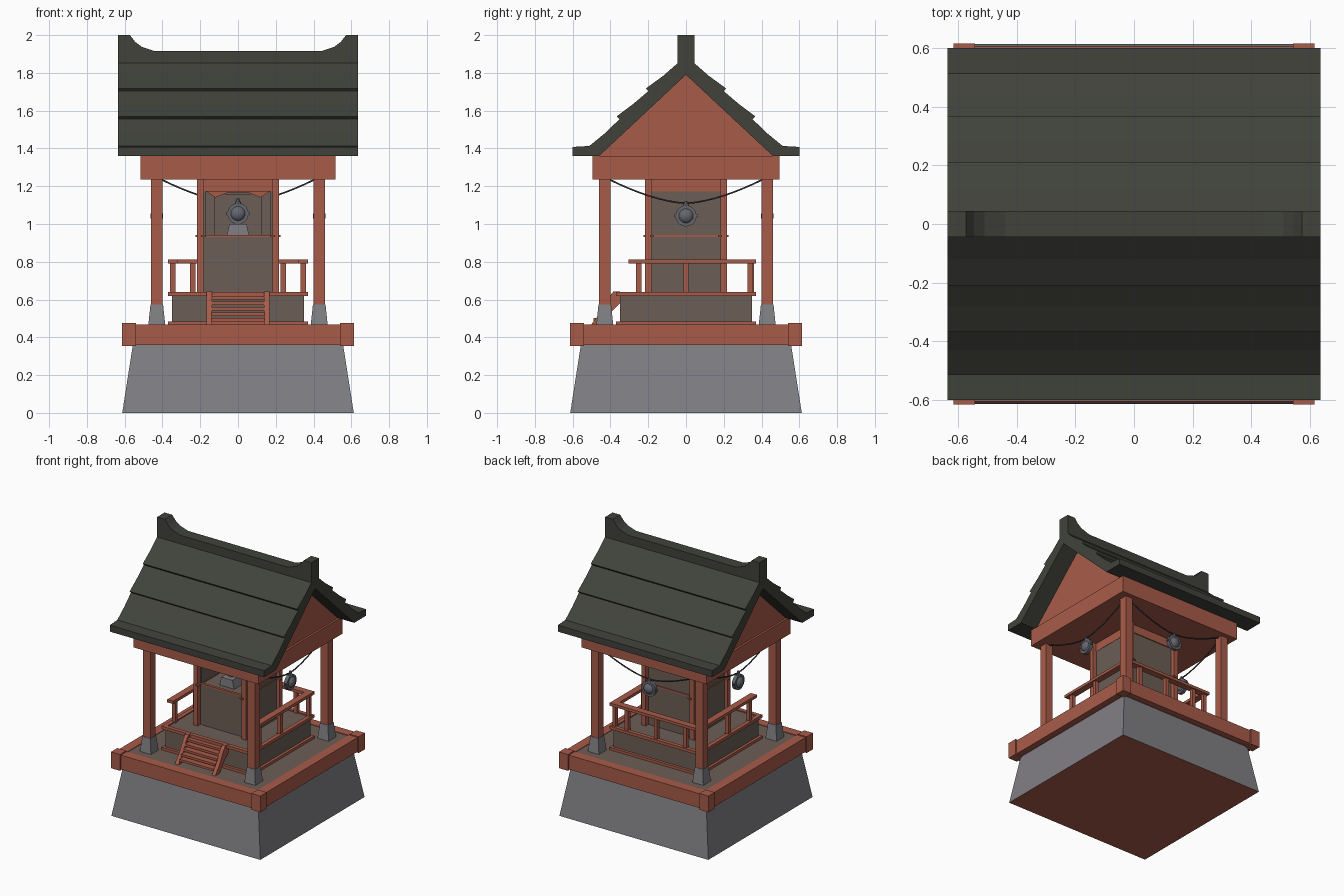
import bpy, bmesh, math
from mathutils import Matrix, Vector

cube = bpy.data.objects.get("Cube")
if cube:
    bpy.data.objects.remove(cube, do_unlink=True)


def material(name, rgb):
    m = bpy.data.materials.new(name)
    m.use_nodes = True
    m.diffuse_color = (*rgb, 1)
    bsdf = next(n for n in m.node_tree.nodes if n.type == 'BSDF_PRINCIPLED')
    bsdf.inputs["Base Color"].default_value = (*rgb, 1)
    bsdf.inputs["Roughness"].default_value = 0.8
    return m


RED = material("red timber", (0.39, 0.105, 0.066))
BROWN = material("brown board", (0.15, 0.113, 0.092))
STONE = material("grey stone", (0.218, 0.213, 0.228))
TILE = material("dark green roof", (0.052, 0.055, 0.044))
METAL = material("bell metal", (0.13, 0.135, 0.155))
ROPE = material("dark rope", (0.045, 0.045, 0.048))


def finish(name, bm, *mats):
    bmesh.ops.recalc_face_normals(bm, faces=bm.faces)
    me = bpy.data.meshes.new(name)
    bm.to_mesh(me)
    bm.free()
    for m in mats:
        me.materials.append(m)
    ob = bpy.data.objects.new(name, me)
    bpy.context.collection.objects.link(ob)
    return ob


def box(name, mat, x, y, z, taper=1.0):
    """Box from (min, max) ranges; taper scales the top."""
    bm = bmesh.new()
    bmesh.ops.create_cube(bm, size=1)
    for v in bm.verts:
        s = taper if v.co.z > 0 else 1
        v.co = Vector((sum(x) / 2 + v.co.x * (x[1] - x[0]) * s,
                       sum(y) / 2 + v.co.y * (y[1] - y[0]) * s,
                       sum(z) / 2 + v.co.z * (z[1] - z[0])))
    return finish(name, bm, mat)


def post(name, mat, x, y, r, z, taper=1.0):
    return box(name, mat, (x - r, x + r), (y - r, y + r), z, taper)


def prism(name, mat, pts, lo, hi, axis):
    """Extrude a profile: (y, z) along x, or (x, z) along y."""
    bm = bmesh.new()
    place = (lambda a, b, t: (t, a, b)) if axis == 'x' else (lambda a, b, t: (a, t, b))
    rings = [[bm.verts.new(place(a, b, t)) for a, b in pts] for t in (lo, hi)]
    bm.faces.new(rings[0])
    bm.faces.new(rings[1][::-1])
    for i in range(len(pts)):
        j = (i + 1) % len(pts)
        bm.faces.new((rings[0][i], rings[0][j], rings[1][j], rings[1][i]))
    return finish(name, bm, mat)


def ring(name, mat, outer, width, z):
    """Square frame of four beams."""
    inner = outer - width
    for s, a, b in ((-1, "front", "right"), (1, "back", "left")):
        span = sorted((s * inner, s * outer))
        box(f"{name}_{a}", mat, (-outer, outer), span, z)
        box(f"{name}_{b}", mat, span, (-inner, inner), z)


CORNERS = [(sx, sy) for sx in (-1, 1) for sy in (-1, 1)]

# Tapered stone base with a timber underside
base = box("stone_base", STONE, (-.613, .613), (-.613, .613), (0, .36), .908)
base.data.materials.append(RED)
for p in base.data.polygons:
    p.material_index = int(p.normal.z < -.5)

# Deck with timber border and corner blocks
box("deck_underside", RED, (-.56, .56), (-.56, .56), (.36, .44))
box("deck_floor", BROWN, (-.545, .545), (-.545, .545), (.44, .464))
ring("deck_border", RED, .605, .07, (.362, .468))
for sx, sy in CORNERS:
    post("deck_corner", RED, sx * .578, sy * .578, .037, (.355, .476))

# Main posts on stone feet
for sx, sy in CORNERS:
    post("post_foot", STONE, sx * .43, sy * .43, .045, (.464, .575), .74)
    post("main_post", RED, sx * .43, sy * .43, .03, (.57, 1.24))

# Raised platform
box("platform", BROWN, (-.35, .35), (-.35, .35), (.464, .632))
ring("platform_foot_trim", RED, .37, .03, (.464, .483))
ring("platform_top_trim", RED, .37, .03, (.618, .64))

# Railing on the sides and back
for s in (-1, 1):
    box("side_rail", RED, sorted((s * .32, s * .37)), (-.305, .37), (.792, .813))
    for y in (-.25, 0, .34):
        post("side_rail_post", RED, s * .345, y, .014, (.63, .8))
box("back_rail", RED, (-.33, .33), (.32, .37), (.792, .813))
for x in (-.24, 0, .24):
    post("back_rail_post", RED, x, .345, .014, (.63, .8))

# Stairs with sloped side boards
stringer = [(-.35, .642), (-.385, .642), (-.41, .61), (-.45, .535),
            (-.505, .464), (-.45, .464), (-.4, .53), (-.35, .58)]
for s in (-1, 1):
    prism("stair_side", RED, stringer, s * .138, s * .166, 'x')
for i in range(5):
    z, y = .495 + i * .029, -.47 + i * .022
    box("stair_tread", RED, (-.14, .14), (y - .02, y + .03), (z - .01, z + .007))

# Inner sanctuary: closed lower cabinet, open-fronted upper niche
box("cabinet", BROWN, (-.188, .188), (-.183, .183), (.63, .935))
for s in (-1, 1):
    box("niche_side", BROWN, sorted((s * .172, s * .188)), (-.183, .183), (.935, 1.18))
    box("cabinet_tie_beam", RED, (-.225, .225), sorted((s * .17, s * .19)), (.93, .941))
    box("cabinet_side_tie", RED, sorted((s * .17, s * .195)), (-.225, .225), (.93, .941))
box("niche_back", BROWN, (-.188, .188), (.167, .183), (.935, 1.18))
box("niche_back_panel", BROWN, (-.125, .125), (.13, .168), (.935, 1.16))
ring("sanctuary_lintel", RED, .19, .02, (1.172, 1.24))
for sx, sy in CORNERS:
    post("sanctuary_post", RED, sx * .199, sy * .199, .017, (.63, 1.24))

# Short gathered drape over the opening
drape = [(-.18, 1.23), (.18, 1.23), (.18, 1.18), (.12, 1.14),
         (.05, 1.168), (-.05, 1.168), (-.12, 1.14), (-.18, 1.18)]
prism("drape", RED, drape, -.165, -.158, 'y')

# Altar stand
prism("altar_stand", STONE, [(-.06, .937), (.06, .937), (.045, 1.0), (-.045, 1.0)],
      -.13, -.03, 'y')


def bell(name, loc, turn):
    """Round bell with a rim, centre boss and hanging loop, facing -y before turning."""
    bm = bmesh.new()
    face = Matrix.Rotation(math.pi / 2, 4, 'X')
    bmesh.ops.create_cone(bm, cap_ends=True, segments=20, radius1=.056, radius2=.056,
                          depth=.026, matrix=face)
    bmesh.ops.create_uvsphere(bm, u_segments=20, v_segments=10, radius=.042,
                              matrix=face @ Matrix.Diagonal((1, 1, .8, 1)))
    bmesh.ops.create_cone(bm, cap_ends=True, segments=8, radius1=.018, radius2=.007,
                          depth=.03, matrix=Matrix.Translation((0, 0, .064)))
    for s in (-1, 1):
        bmesh.ops.create_cube(bm, size=.014, matrix=Matrix.Translation((s * .057, 0, 0)))
    ob = finish(name, bm, METAL)
    ob.location = loc
    ob.rotation_euler.z = turn
    for p in ob.data.polygons:
        p.use_smooth = True
    ob.data.set_sharp_from_angle(angle=math.radians(40))
    return ob


bell("altar_mirror", (0, -.08, 1.055), 0)

# Sagging ropes with a bell on the back and both sides
for side, turn in (("left", math.pi / 2), ("back", math.pi), ("right", -math.pi / 2)):
    rot = Matrix.Rotation(turn, 4, 'Z')
    curve = bpy.data.curves.new(f"{side}_rope", 'CURVE')
    curve.dimensions = '3D'
    curve.bevel_depth = .005
    curve.bevel_resolution = 1
    spline = curve.splines.new('POLY')
    n = 16
    spline.points.add(n)
    for i, p in enumerate(spline.points):
        t = 2 * i / n - 1
        p.co = (*(rot @ Vector((.405 * t, -.43, 1.11 + .125 * abs(t) ** 1.6))), 1)
    curve.materials.append(ROPE)
    bpy.context.collection.objects.link(bpy.data.objects.new(f"{side}_rope", curve))
    bell(f"{side}_bell", rot @ Vector((0, -.43, 1.043)), turn)

# Ceiling beam slab and gable
box("ceiling_beam", RED, (-.515, .515), (-.495, .495), (1.235, 1.36))
prism("gable", RED, [(-.47, 1.355), (.47, 1.355), (0, 1.795)], -.5, .5, 'x')

# Stepped roof: outer edge up to the ridge, then back along the underside
slope = [(.6, 1.36), (.6, 1.408), (.512, 1.413), (.43, 1.48), (.352, 1.555),
         (.367, 1.57), (.28, 1.635), (.2, 1.703), (.212, 1.718), (.12, 1.785), (.04, 1.855)]
under = [(0, 1.79), (.46, 1.36)]
for s, side in ((-1, "front"), (1, "back")):
    pts = [(s * y, z) for y, z in slope + [(0, 1.86)] + under]
    prism(f"roof_{side}", TILE, pts, -.635, .635, 'x')

# Ridge with upswept ends
sweep = [(.635, 1.8), (.635, 2), (.572, 2), (.545, 1.965), (.51, 1.938), (.44, 1.915)]
prism("roof_ridge", TILE, sweep + [(-x, z) for x, z in reversed(sweep)], -.044, .044, 'y')
